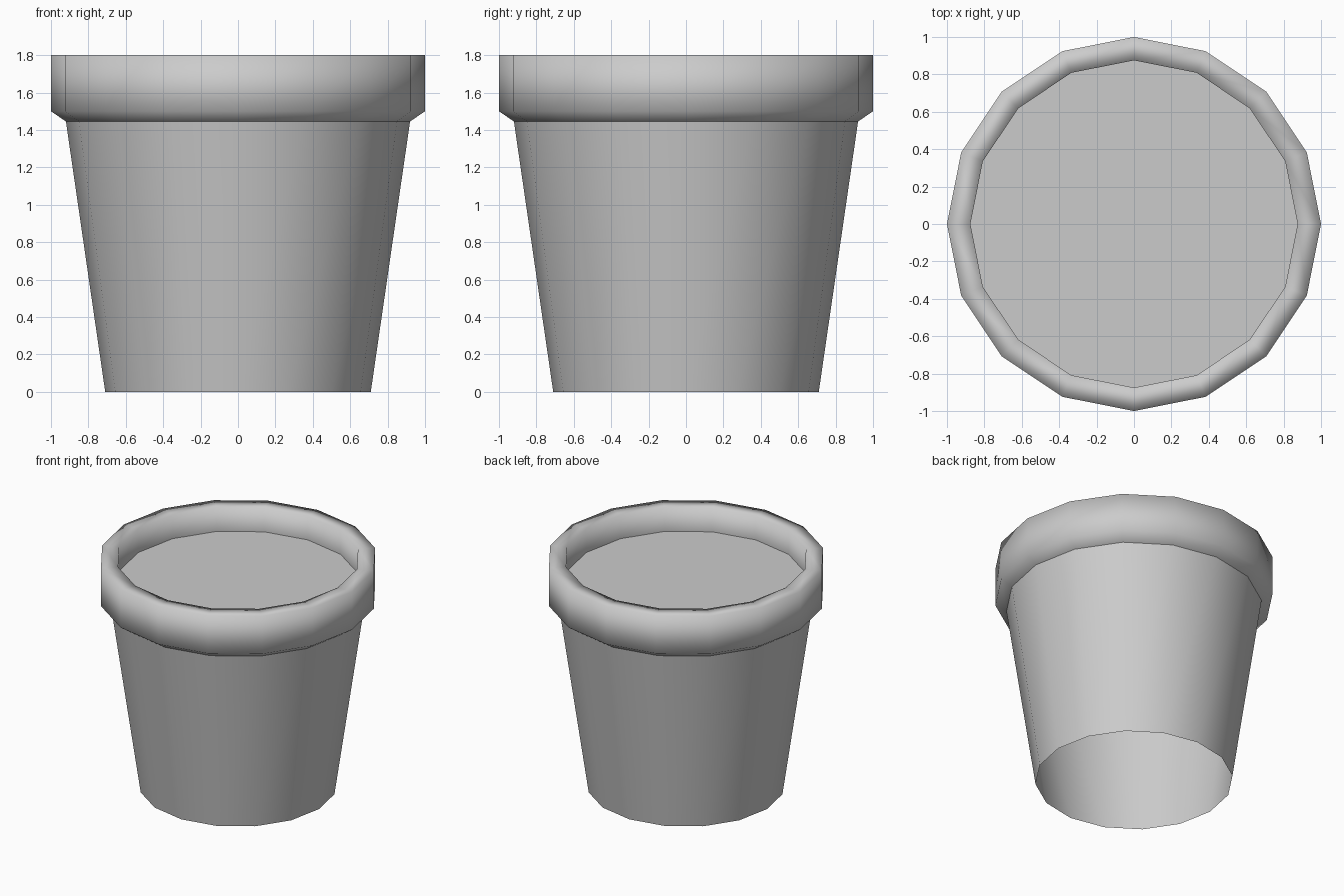
import bpy, bmesh
from math import sin, cos, tau

if "Cube" in bpy.data.objects:
    bpy.data.objects.remove(bpy.data.objects["Cube"])

SIDES = 16


def lathe(name, profile, cap=False):
    """Spin (radius, z) points round the z axis; optionally fill the last ring."""
    bm = bmesh.new()
    rings = [[bm.verts.new((r * cos(tau * i / SIDES), r * sin(tau * i / SIDES), z))
              for i in range(SIDES)] for r, z in profile]
    for a, b in zip(rings, rings[1:]):
        for i in range(SIDES):
            j = (i + 1) % SIDES
            bm.faces.new((a[i], a[j], b[j], b[i])).smooth = True
    if cap:
        bm.faces.new(rings[-1])
    mesh = bpy.data.meshes.new(name)
    bm.to_mesh(mesh)
    bm.free()
    obj = bpy.data.objects.new(name, mesh)
    bpy.context.collection.objects.link(obj)
    return obj


# Tapered wall, open at the bottom
lathe("pot_body", [(0.71, 0), (0.92, 1.445)])

# Thick rim: sloped underside, upright band, flat lip, inner wall
lathe("pot_rim", [(0.92, 1.445), (1, 1.5), (1, 1.8), (0.875, 1.8), (0.875, 1.61)])

# Flat soil surface inside the rim
lathe("soil", [(0.875, 1.61)], cap=True)
